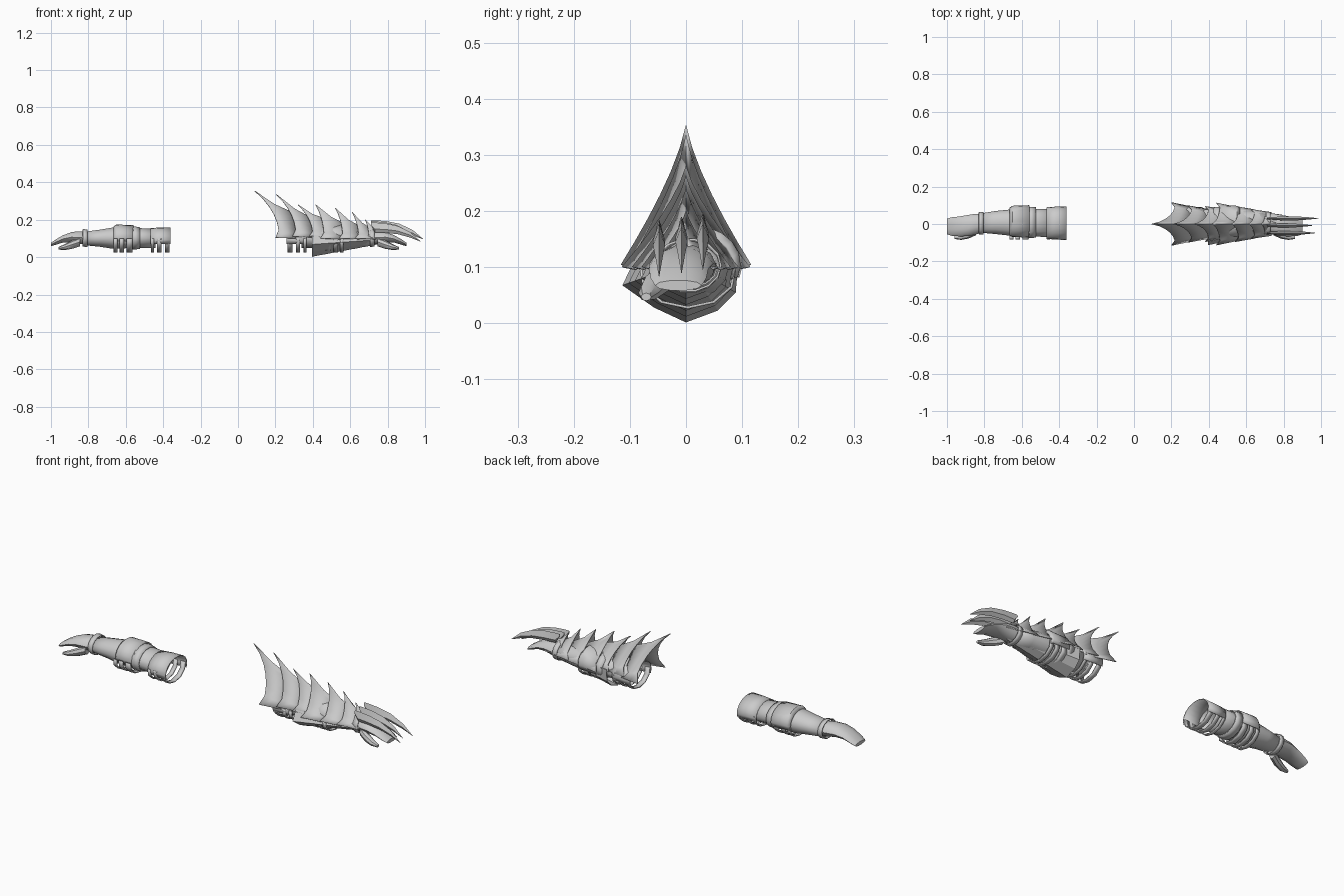
import bpy, bmesh, math
from mathutils import Vector

cube = bpy.data.objects.get("Cube")
if cube:
    bpy.data.objects.remove(cube, do_unlink=True)

mat = bpy.data.materials.new("plain_grey")
mat.use_nodes = True
GREY = (0.6, 0.6, 0.6, 1)
mat.diffuse_color = GREY
mat.node_tree.nodes["Principled BSDF"].inputs["Base Color"].default_value = GREY


def grid_object(name, rows, close=False, cap=False, smooth=30, thick=0):
    """Skin a list of equally long point rows."""
    bm = bmesh.new()
    vs = [[bm.verts.new(p) for p in row] for row in rows]
    n = len(vs[0])
    for a, b in zip(vs, vs[1:]):
        for i in range(n if close else n - 1):
            j = (i + 1) % n
            bm.faces.new((a[i], a[j], b[j], b[i]))
    if cap:
        bm.faces.new(vs[0])
        bm.faces.new(vs[-1])
    bmesh.ops.remove_doubles(bm, verts=bm.verts, dist=0.0003)
    bmesh.ops.recalc_face_normals(bm, faces=bm.faces)
    me = bpy.data.meshes.new(name)
    bm.to_mesh(me)
    bm.free()
    me.materials.append(mat)
    ob = bpy.data.objects.new(name, me)
    bpy.context.collection.objects.link(ob)
    if thick:
        mod = ob.modifiers.new("thickness", "SOLIDIFY")
        mod.thickness = thick
        mod.offset = 0
    bpy.ops.object.select_all(action="DESELECT")
    bpy.context.view_layer.objects.active = ob
    ob.select_set(True)
    if smooth:
        bpy.ops.object.shade_smooth_by_angle(angle=math.radians(smooth))
    return ob


def ring(x, y0, y1, z0, z1, n=14, start=0, sweep=360):
    """Oval section filling the given y and z range, whole or as an arc."""
    cy, cz, ry, rz = (y0 + y1) / 2, (z0 + z1) / 2, (y1 - y0) / 2, (z1 - z0) / 2
    count = n if sweep == 360 else n + 1
    angles = [math.radians(start + sweep * i / n) for i in range(count)]
    return [(x, cy + ry * math.cos(a), cz + rz * math.sin(a)) for a in angles]


def arm(side, sign, base):
    """Gloved arm; u runs from the open end to the fingertips."""
    def loft(part, sections, cap=False, thick=0, **arc):
        rows = [ring(base + sign * s[0], *s[1:], **arc) for s in sections]
        full = arc.get("sweep", 360) == 360
        return grid_object(f"{side}_{part}", rows, full, cap, 40, thick)

    # Sleeve and hand
    loft("forearm", [(.08, -.07, .08, .05, .15), (.17, -.065, .08, .05, .155),
                     (.31, -.06, .075, .045, .158), (.38, -.052, .068, .056, .146),
                     (.46, -.045, .055, .064, .135)], thick=.003)
    loft("wrist_band", [(.445, -.055, .062, .055, .146), (.47, -.055, .062, .057, .15)], thick=.004)
    loft("hand", [(.455, -.045, .054, .065, .138), (.49, -.058, .054, .07, .14),
                  (.53, -.065, .048, .078, .135), (.575, -.066, .04, .077, .118),
                  (.615, -.063, .036, .065, .095), (.64, -.055, .028, .058, .077)], cap=True, n=10)
    loft("thumb", [(.485, -.06, -.015, .058, .105), (.525, -.078, -.035, .045, .09),
                   (.565, -.085, -.05, .038, .07), (.60, -.08, -.062, .04, .054)], cap=True, n=8)

    # Elbow shells, widest in the middle
    loft("elbow_shell", [(.20, -.07, .098, .04, .168), (.29, -.067, .095, .04, .172),
                         (.305, -.06, .085, .04, .16)],
         n=12, start=-20, sweep=220, thick=.005)
    loft("elbow_rear_band", [(.165, -.07, .088, .045, .158), (.205, -.074, .09, .04, .166)], thick=.005)
    # Upper cuff, open underneath
    loft("upper_cuff", [(0, -.084, .092, .03, .157), (.06, -.08, .09, .03, .156),
                        (.107, -.078, .087, .032, .152)],
         n=12, start=-20, sweep=220, thick=.005)

    # Straps closing the shells below
    for i, (u, w) in enumerate([(.005, .026), (.05, .022), (.09, .016),
                                (.205, .03), (.25, .024), (.285, .02)]):
        loft(f"strap_{i + 1}", [(u, -.082, .088, .028, .15), (u + w, -.082, .088, .028, .15)],
             n=6, start=170, sweep=200, thick=.005)


arm("right", -1, -.36)
arm("left", 1, .26)


def crest_plate(name, tip, wing, ridge, foot):
    """Roof-shaped plate sweeping back to a high point and two side points."""
    def edge(peak, low, sweep):
        pts = []
        for i in range(-6, 7):
            t = abs(i) / 6
            x = peak[0] + (low[0] - peak[0]) * (1 - (1 - t) ** sweep)
            y = math.copysign(low[1] * t ** 1.35, i)
            pts.append(Vector((x, y, peak[1] + (low[2] - peak[1]) * t)))
        # Side points turn slightly backward
        for end in (0, -1):
            pts[end].x -= .02 if sweep > 1 else 0
        return pts
    back, front = edge(tip, wing, 2.2), edge(ridge, foot, 1)
    middle = [a.lerp(b, .5) + Vector((0, 0, -.012 * (1 - abs(i - 6) / 6)))
              for i, (a, b) in enumerate(zip(back, front))]
    grid_object(name, [back, middle, front], smooth=25, thick=.003)


# Crest from shoulder to wrist: tip x z, side point x y z, ridge end x z
crest = [(.09, .353, .22, .115, .104, .30, .235),
         (.205, .335, .31, .098, .11, .40, .205),
         (.32, .28, .40, .095, .11, .48, .20),
         (.415, .28, .46, .113, .10, .58, .172),
         (.52, .262, .56, .095, .10, .66, .16),
         (.61, .24, .645, .078, .10, .715, .15),
         (.68, .20, .70, .062, .10, .755, .145)]
for i, (tx, tz, wx, wy, wz, rx, rz) in enumerate(crest):
    crest_plate(f"crest_plate_{i + 1}", (tx, tz), (wx, wy, wz), (rx, rz),
                (wx + .09, wy * .8, wz - .004))

# Keeled under-guard of overlapping bands
KEEL = [(-.78, 1.1), (-1, .62), (-.5, .25), (0, 0), (.5, .2), (.78, .5), (.82, 1.1)]
for i in range(6):
    x0, rows = .395 + i * .056, []
    for x, k in ((x0, 1 - i * .1), (x0 + .072, .86 - i * .1)):
        rows.append([(x, y * .112 * k, .108 + (z - 1) * .105 * k) for y, z in KEEL])
    grid_object(f"under_guard_{i + 1}", rows, smooth=0, thick=.003)

# Three curved blades above the hand
for i, (y, lift, reach) in enumerate([(-.048, -.012, .975), (-.008, -.006, .96), (.03, 0, .99)]):
    rows = []
    for t, top, low in [(0, .197, .192), (.08, .197, .145), (.3, .192, .142),
                        (.55, .178, .134), (.8, .145, .116), (1, .097, .095)]:
        x, mid = .71 + (reach - .71) * t, (top + low) / 2 + lift
        w = .011 * math.sin(math.pi * min(1, .12 + t * .88)) + .0005
        rows.append([(x, y, top + lift), (x, y + w, mid - .01 * (1 - t)),
                     (x, y, low + lift), (x, y - w, mid - .01 * (1 - t))])
    grid_object(f"hand_blade_{i + 1}", rows, close=True, cap=True, smooth=20)
